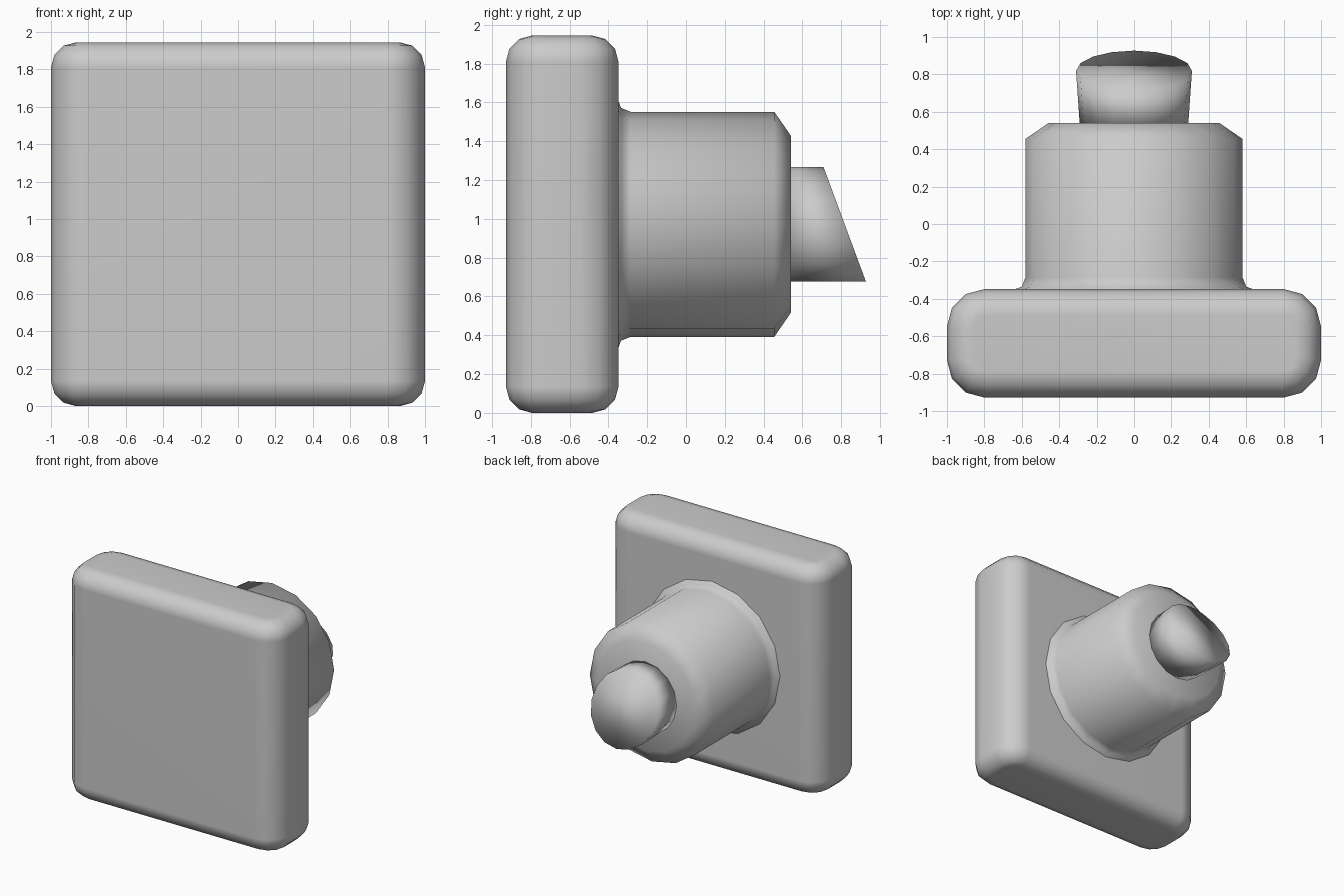
import bpy, bmesh, math

if "Cube" in bpy.data.objects:
    bpy.data.objects.remove(bpy.data.objects["Cube"])

CZ = 0.972   # height of the shared axis
SIDES = 16


def finish(name, bm, sharp=180):
    bmesh.ops.recalc_face_normals(bm, faces=bm.faces)
    me = bpy.data.meshes.new(name)
    bm.to_mesh(me)
    bm.free()
    for p in me.polygons:
        p.use_smooth = True
    ob = bpy.data.objects.new(name, me)
    bpy.context.collection.objects.link(ob)
    return ob


def tube(name, rings):
    """Loft rings of points (each a function of angle) and cap both ends."""
    bm = bmesh.new()
    loops = []
    for ring in rings:
        loops.append([bm.verts.new(ring(i * math.tau / SIDES)) for i in range(SIDES)])
    for a, b in zip(loops, loops[1:]):
        for i in range(SIDES):
            j = (i + 1) % SIDES
            bm.faces.new((a[i], a[j], b[j], b[i]))
    bm.faces.new(loops[0])
    bm.faces.new(loops[-1])
    return finish(name, bm)


def circle(r, y):
    return lambda t: (r * math.cos(t), y, CZ + r * math.sin(t))


# Square plate: upright corners rounded first, then the top and bottom rims
bm = bmesh.new()
bmesh.ops.create_cube(bm, size=1)
for v in bm.verts:
    v.co.x *= 2.0
    v.co.y = v.co.y * 0.58 - 0.638
    v.co.z = (v.co.z + 0.5) * 1.945
upright = [e for e in bm.edges if abs(e.verts[0].co.z - e.verts[1].co.z) > 1]
bmesh.ops.bevel(bm, geom=upright, offset=0.2, segments=3, profile=0.5, affect='EDGES')
rims = [e for e in bm.edges if abs(e.verts[0].co.z - e.verts[1].co.z) < 0.01]
bmesh.ops.bevel(bm, geom=rims, offset=0.135, segments=3, profile=0.5, affect='EDGES')
plate = finish("plate", bm)
plate.modifiers.new("weighted_normals", 'WEIGHTED_NORMAL')

# Round housing with flared foot and chamfered end
tube("housing", [circle(r, y) for r, y in (
    (0.64, -0.36), (0.635, -0.348), (0.60, -0.335), (0.58, -0.285),
    (0.58, 0.455), (0.457, 0.54))])

# Latch bolt with a slanted end, slightly wider at the tip
tube("latch_bolt", [
    lambda t: (0.29 * math.cos(t), 0.53, CZ + 0.295 * math.sin(t)),
    lambda t: (0.31 * math.cos(t), 0.818 - 0.109 * math.sin(t), CZ + 0.295 * math.sin(t)),
])
